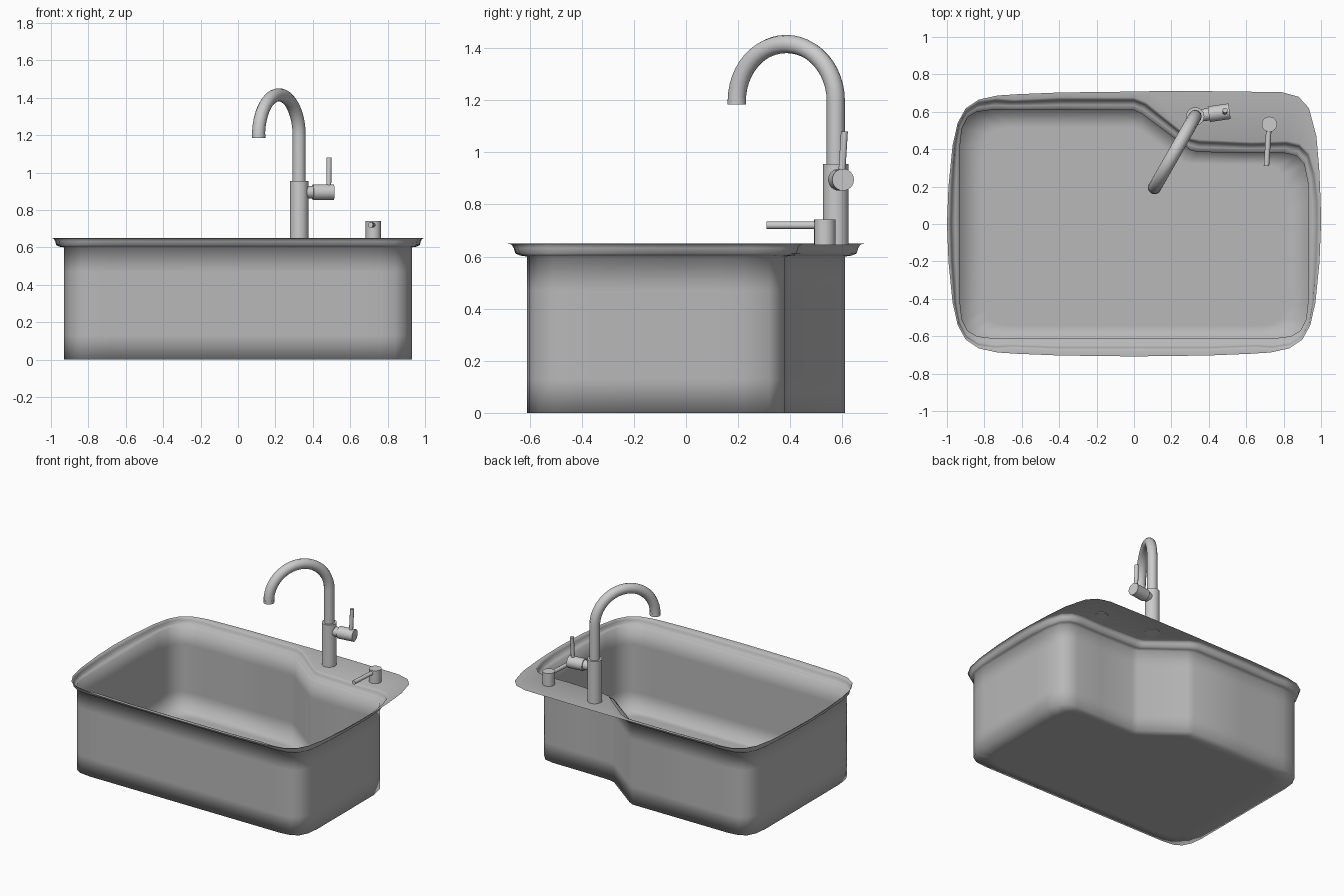
import bpy, bmesh, math
from mathutils import Vector

if "Cube" in bpy.data.objects:
    bpy.data.objects.remove(bpy.data.objects["Cube"])

# matching points on the basin wall and on the outer rim: (wall x, wall y, rim x, rim y)
CORNER = [(.4, .61, .4, .703), (.68, .61, .62, .694), (.76, .61, .73, .687), (.84, .60, .83, .665),
          (.89, .57, .90, .618), (.92, .51, .943, .54), (.93, .42, .97, .42), (.93, .2, .992, .2)]
DECK = [(.93, .12, .998, .12), (.93, .22, .99, .30), (.91, .32, .975, .47), (.87, .365, .935, .62),
        (.80, .38, .88, .68), (.60, .38, .79, .705), (.34, .385, .40, .71), (.30, .395, .30, .71),
        (.04, .59, .09, .71)]


def flip(pts, sx, sy):
    return [(a * sx, b * sy, c * sx, d * sy) for a, b, c, d in pts]


outline = [(0, -.61, 0, -.708)] + flip(CORNER, 1, -1) + [(.93, 0, 1, 0)] + DECK
outline += [(0, .61, 0, .708)] + flip(CORNER, -1, 1) + [(-.93, 0, -1, 0)]
outline += flip(CORNER[::-1], -1, -1)


def lip(frac, z):
    # ring a short way from the wall towards the outer rim
    ring = []
    for a, b, c, d in outline:
        w, o = Vector((a, b)), Vector((c, d))
        p = w + (o - w) * min(frac, frac * .075 / (o - w).length)
        ring.append((p.x, p.y, z))
    return ring


def floor_ring(s):
    return [(a * s, (b + .1) * s - .1, 0) for a, b, c, d in outline]


# sink basin with stepped rim and tap deck
rings = [floor_ring(.45), floor_ring(.87), lip(0, 0), lip(0, .13), lip(0, .47), lip(0, .6),
         lip(.35, .604), lip(.6, .612), lip(.68, .632), lip(.78, .645), lip(.9, .649),
         [(c, d, .65) for a, b, c, d in outline]]
bm = bmesh.new()
vs = [[bm.verts.new(p) for p in r] for r in rings]
centre = bm.verts.new((0, -.1, 0))
n = len(outline)
for i in range(n):
    j = (i + 1) % n
    bm.faces.new((centre, vs[0][j], vs[0][i])).normal_flip()
    for lo, hi in zip(vs, vs[1:]):
        bm.faces.new((lo[i], hi[i], hi[j], lo[j])).normal_flip()
bmesh.ops.recalc_face_normals(bm, faces=bm.faces)
for f in bm.faces:
    f.smooth = True
me = bpy.data.meshes.new("sink_basin")
bm.to_mesh(me)
bm.free()
steel = bpy.data.materials.new("brushed_steel")
steel.diffuse_color = (.48, .48, .48, 1)
steel.use_nodes = True
steel.node_tree.nodes["Principled BSDF"].inputs["Base Color"].default_value = steel.diffuse_color
me.materials.append(steel)
bpy.context.collection.objects.link(bpy.data.objects.new("sink_basin", me))


def finish(ob, name):
    ob.name = name
    bpy.ops.object.select_all(action='DESELECT')
    ob.select_set(True)
    bpy.context.view_layer.objects.active = ob
    bpy.ops.object.shade_smooth_by_angle(angle=math.radians(40))


def rod(name, p, q, r1, r2=None, sides=24):
    p, q = Vector(p), Vector(q)
    bpy.ops.mesh.primitive_cone_add(vertices=sides, radius1=r1, radius2=r2 or r1,
                                    depth=(q - p).length, location=(p + q) / 2,
                                    rotation=(q - p).to_track_quat('Z', 'Y').to_euler())
    finish(bpy.context.object, name)


# tap body
base = Vector((.327, .575, 0))
rod("tap_body", base + Vector((0, 0, .645)), base + Vector((0, 0, .955)), .049)

# swan neck spout: straight riser then a half circle
tip = Vector((.11, .195, 0))
mid, half = (base + tip) / 2, (base - tip) / 2
path = [base + Vector((0, 0, .94))]
for i in range(25):
    t = math.pi * i / 24
    path.append(mid + half * math.cos(t) + Vector((0, 0, 1.197 + half.length * math.sin(t))))
cu = bpy.data.curves.new("tap_spout", 'CURVE')
cu.dimensions = '3D'
cu.bevel_depth = .035
cu.bevel_resolution = 4
cu.use_fill_caps = True
sp = cu.splines.new('POLY')
sp.points.add(len(path) - 1)
for pt, co in zip(sp.points, path):
    pt.co = (*co, 1)
ob = bpy.data.objects.new("tap_spout", cu)
bpy.context.collection.objects.link(ob)
bpy.ops.object.select_all(action='DESELECT')
ob.select_set(True)
bpy.context.view_layer.objects.active = ob
bpy.ops.object.convert(target='MESH')
finish(bpy.context.object, "tap_spout")
rod("spout_nozzle", tip + Vector((0, 0, 1.184)), tip + Vector((0, 0, 1.205)), .036)

# side valve and lever
rod("valve_neck", (.33, .575, .895), (.405, .588, .895), .031, .034)
rod("valve_cap", (.40, .587, .895), (.511, .603, .895), .042)
rod("tap_lever", (.485, .598, .92), (.487, .608, 1.08), .0135, sides=16)

# small pump and its handle
rod("pump_body", (.724, .533, .645), (.724, .533, .742), .041)
rod("pump_handle", (.721, .51, .72), (.708, .31, .72), .0145, sides=16)
